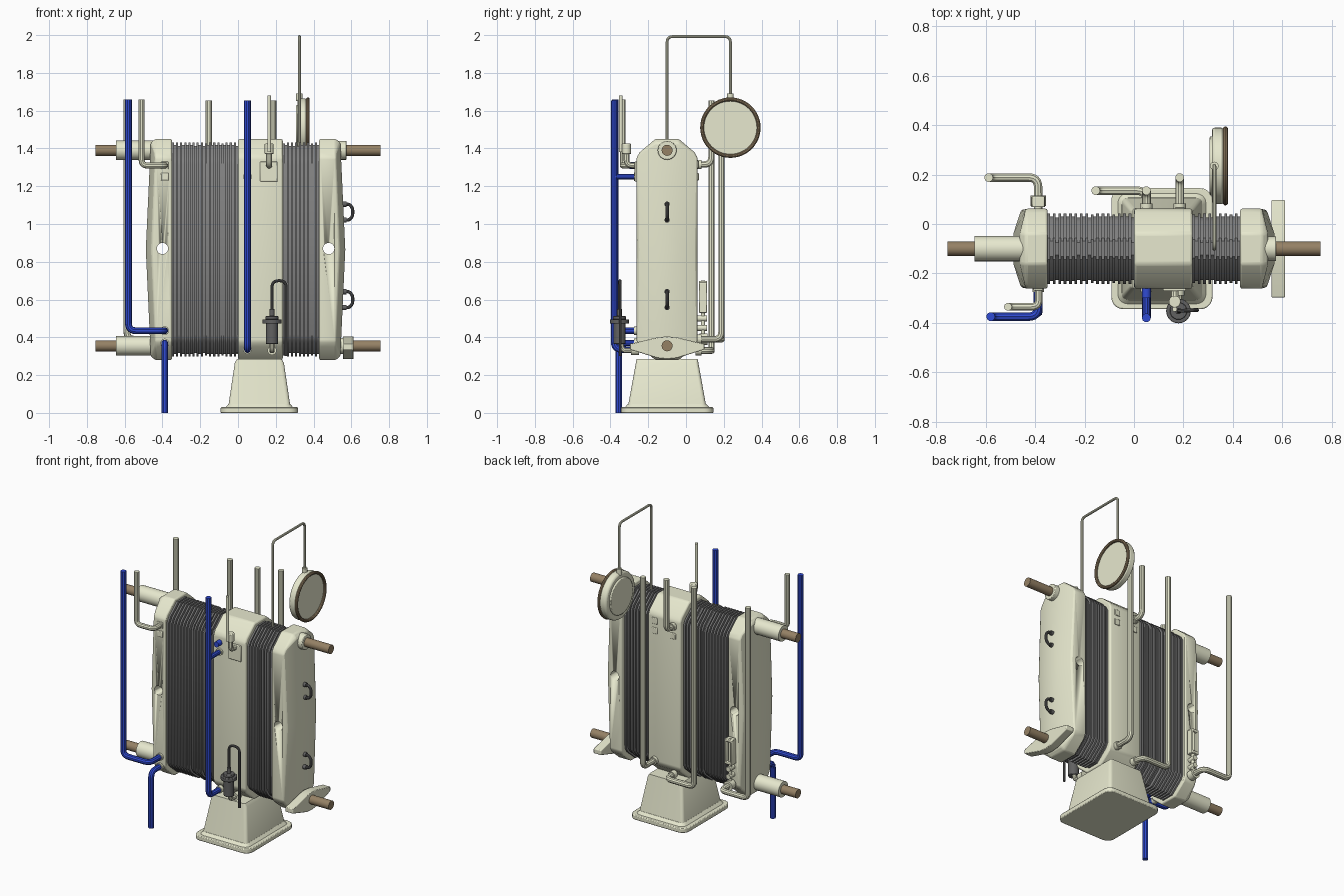
import bpy, bmesh, math, random
from mathutils import Vector

if "Cube" in bpy.data.objects:
    bpy.data.objects.remove(bpy.data.objects["Cube"])

random.seed(4)


def material(name, r, g, b):
    m = bpy.data.materials.new(name)
    m.diffuse_color = (r, g, b, 1)
    m.use_nodes = True
    m.node_tree.nodes["Principled BSDF"].inputs["Base Color"].default_value = m.diffuse_color
    return m


CREAM = material("cream_paint", 0.80, 0.81, 0.62)
BLUE = material("blue_paint", 0.03, 0.07, 0.65)
BROWN = material("bronze", 0.30, 0.22, 0.13)
GREY = material("plate_grey", 0.22, 0.22, 0.22)
DARK = material("dark_metal", 0.12, 0.12, 0.12)
CY, CZ = -0.10, 0.865    # centre line of the body


def finish(o, mat, bevel=0):
    o.data.materials.clear()
    o.data.materials.append(mat)
    if bevel:
        b = o.modifiers.new("bevel", "BEVEL")
        b.width, b.segments, b.limit_method, b.angle_limit = bevel, 2, "ANGLE", math.radians(25)
    bpy.ops.object.select_all(action="DESELECT")
    o.select_set(True)
    bpy.context.view_layer.objects.active = o
    bpy.ops.object.shade_smooth_by_angle(angle=math.radians(32))
    return o


def hull(name, pts, mat, bevel=0):
    bm = bmesh.new()
    for p in pts:
        bm.verts.new(p)
    res = bmesh.ops.convex_hull(bm, input=bm.verts)
    junk = [v for v in res["geom_interior"] if isinstance(v, bmesh.types.BMVert)]
    bmesh.ops.delete(bm, geom=junk, context="VERTS")
    bmesh.ops.dissolve_limit(bm, angle_limit=0.01, verts=bm.verts, edges=bm.edges)
    bmesh.ops.recalc_face_normals(bm, faces=bm.faces)
    me = bpy.data.meshes.new(name)
    bm.to_mesh(me)
    bm.free()
    o = bpy.data.objects.new(name, me)
    bpy.context.collection.objects.link(o)
    return finish(o, mat, bevel)


def box(name, x, y, z, mat=CREAM, bevel=0.004):
    return hull(name, [(a, b, c) for a in x for b in y for c in z], mat, bevel)


def rod(name, a, b, r, mat=CREAM, bevel=0, n=24):
    a, b = Vector(a), Vector(b)
    bpy.ops.mesh.primitive_cylinder_add(vertices=n, radius=r, depth=(b - a).length, location=(a + b) / 2)
    o = bpy.context.object
    o.rotation_euler = (b - a).to_track_quat("Z", "Y").to_euler()
    o.name = name
    return finish(o, mat, bevel)


def pipe(name, pts, r, mat=CREAM, bend=0.04):
    pts = [Vector(p) for p in pts]
    path = [pts[0]]
    for a, p, b in zip(pts, pts[1:], pts[2:]):
        k = min(bend, (a - p).length * 0.48, (b - p).length * 0.48)
        s, e = p + (a - p).normalized() * k, p + (b - p).normalized() * k
        for i in range(7):
            t = i / 6
            path.append(s * (1 - t) ** 2 + p * 2 * t * (1 - t) + e * t * t)
    path.append(pts[-1])
    cu = bpy.data.curves.new(name, "CURVE")
    cu.dimensions, cu.bevel_depth, cu.bevel_resolution, cu.use_fill_caps = "3D", r, 3, True
    sp = cu.splines.new("POLY")
    sp.points.add(len(path) - 1)
    for q, p in zip(sp.points, path):
        q.co = (*p, 1)
    o = bpy.data.objects.new(name, cu)
    bpy.context.collection.objects.link(o)
    bpy.ops.object.select_all(action="DESELECT")
    o.select_set(True)
    bpy.context.view_layer.objects.active = o
    bpy.ops.object.convert(target="MESH")
    return finish(bpy.context.object, mat)


def section(x, inset=0.0):
    quarter = [(0.162, 0.485), (0.145, 0.515), (0.062, 0.585)]
    return [(x, CY + sy * (y - inset), CZ + sz * (z - inset))
            for y, z in quarter for sy in (-1, 1) for sz in (-1, 1)]


# End plates with a ridged outer face and a through hole
for name, x, s in (("left_end_plate", -0.35, -1), ("right_end_plate", 0.43, 1)):
    pts = section(x) + section(x + s * 0.088)
    pts += [(x + s * 0.112, CY + d * 0.062, CZ + e * 0.565) for d in (-1, 1) for e in (-1, 1)]
    pts += [(x + s * 0.138, CY + d * 0.062, CZ) for d in (-1, 1)]
    pts += [(x + s * 0.108, CY + d * 0.155, CZ) for d in (-1, 1)]
    plate = hull(name, pts, CREAM, 0.008)
    cx = x + s * 0.05
    cut = rod(name + "_cutter", (cx, -0.5, CZ + 0.005), (cx, 0.3, CZ + 0.005), 0.03)
    cut.hide_render = True
    cut.hide_set(True)
    mod = plate.modifiers.new("hole", "BOOLEAN")
    mod.operation, mod.object, mod.solver = "DIFFERENCE", cut, "EXACT"

# Middle block and the two plate packs
hull("middle_block", section(0.0) + section(0.237), CREAM, 0.01)
for name, x0, x1, n in (("left_pack", -0.35, 0.0, 32), ("right_pack", 0.237, 0.43, 18)):
    w = (x1 - x0) / n
    for i in range(n):
        d = 0.019 + (0.012 if i % 2 else 0) + random.choice((0, 0, 0.005))
        a = x0 + i * w
        hull(f"{name}_plate_{i}", section(a, d) + section(a + w, d), GREY)

# Carrying bars, sleeves, bosses and support wing
for name, z, boss in (("upper", 1.39, 0.575), ("lower", 0.355, 0.61)):
    for side, a, b in (("left", -0.755, -0.44), ("right", 0.53, 0.755)):
        rod(f"{name}_{side}_bar", (a, CY, z), (b, CY, z), 0.029, BROWN)
    rod(name + "_sleeve", (-0.645, CY, z), (-0.38, CY, z), 0.051)
    rod(name + "_boss", (0.50, CY, z), (boss, CY, z), 0.05 if z > 1 else 0.042, CREAM, 0.004)
wing = [(0.0, 0.405), (0.0, 0.285), (0.05, 0.40), (0.05, 0.29), (0.197, 0.365), (0.197, 0.335)]
hull("support_wing", [(x, CY + s * y, z) for y, z in wing for s in (-1, 1) for x in (0.556, 0.612)],
     CREAM, 0.004)


# Pedestal with rounded base plate
def ring(hx, hy, z, r):
    return [(0.113 + sx * (hx - r + r * math.cos(t)), CY + sy * (hy - r + r * math.sin(t)), z)
            for sx in (-1, 1) for sy in (-1, 1) for t in [k * math.pi / 10 for k in range(6)]]


hull("base_plate", ring(0.205, 0.245, 0, 0.05) + ring(0.205, 0.245, 0.03, 0.05), CREAM, 0.005)
hull("base_fillet", ring(0.18, 0.225, 0.028, 0.04) + ring(0.163, 0.207, 0.048, 0.03), CREAM)
hull("pedestal", ring(0.165, 0.208, 0.03, 0.02) + ring(0.13, 0.164, 0.265, 0.015)
     + ring(0.118, 0.162, 0.285, 0.01), CREAM)

# Grab handles on the right end
for i, z in enumerate((1.063, 0.60)):
    pipe(f"handle_{i}", [(0.55, CY, z + 0.042), (0.59, CY, z + 0.042), (0.607, CY, z + 0.02),
                         (0.607, CY, z - 0.02), (0.59, CY, z - 0.042), (0.55, CY, z - 0.042)],
         0.009, DARK, 0.012)
    for s in (-1, 1):
        rod(f"handle_foot_{i}_{s}", (0.55, CY, z + s * 0.042), (0.575, CY, z + s * 0.042), 0.014, DARK)

# Blue front pipes
F = -0.25
pipe("blue_left_riser", [(-0.58, -0.375, 1.66), (-0.58, -0.375, 0.435), (-0.388, -0.375, 0.435),
                         (-0.388, F, 0.435)], 0.018, BLUE)
pipe("blue_drain", [(-0.388, -0.357, 0), (-0.388, -0.357, 0.37), (-0.388, F, 0.37)], 0.018, BLUE)
pipe("blue_middle_riser", [(0.05, -0.38, 1.655), (0.05, -0.38, 0.335), (0.05, F, 0.335)], 0.018, BLUE)
pipe("blue_branch", [(0.05, -0.38, 1.25), (0.05, F, 1.25)], 0.016, BLUE)
rod("blue_stub", (0.05, -0.30, 1.31), (0.05, F, 1.31), 0.018, BLUE)
for x, z in ((0.05, 1.25), (0.05, 0.335), (-0.388, 0.435), (-0.388, 0.37)):
    rod("blue_flange", (x, -0.275, z), (x, F, z), 0.023, CREAM)

# Cream front and back pipes
B = 0.05
pipe("front_left_pipe", [(-0.51, -0.335, 1.66), (-0.51, -0.335, 1.31), (-0.385, -0.335, 1.31),
                         (-0.385, F, 1.31)], 0.016, CREAM, 0.03)
pipe("back_left_riser", [(-0.588, 0.188, 1.66), (-0.588, 0.188, 0.39), (-0.388, 0.188, 0.39),
                         (-0.388, B, 0.39)], 0.018)
pipe("back_inner_riser", [(-0.155, 0.135, 1.655), (-0.155, 0.135, 0.33), (0.05, 0.135, 0.33),
                          (0.05, B, 0.33)], 0.018)
pipe("back_short_riser", [(0.05, 0.135, 1.655), (0.05, 0.135, 1.315), (0.05, B, 1.315)], 0.018)
pipe("back_right_riser", [(0.185, 0.188, 1.655), (0.185, 0.188, 0.39), (0.185, B, 0.39)], 0.018)
for x, z in ((0.05, 1.315), (0.05, 0.33), (0.185, 0.39)):
    rod("back_flange", (x, B, z), (x, 0.083, z), 0.025)
# Square ports
for x in (0.05, 0.185):
    for z in (1.25, 1.315):
        box("back_port", (x - 0.02, x + 0.02), (B, 0.068), (z - 0.02, z + 0.02))
for z in (1.25, 1.31):
    box("front_port", (-0.408, -0.368), (-0.269, F), (z - 0.02, z + 0.02))

# Level glass on the left plate's back
rod("level_flange", (-0.388, 0.072, 0.39), (-0.388, 0.115, 0.39), 0.031)
for s in (-1, 1):
    box("level_frame_side", (-0.388 + s * 0.022 - 0.006, -0.388 + s * 0.022 + 0.006), (0.068, 0.112), (0.53, 0.69))
for z in (0.53, 0.68):
    box("level_frame_end", (-0.414, -0.362), (0.068, 0.112), (z, z + 0.018))
rod("level_tube", (-0.388, 0.09, 0.40), (-0.388, 0.09, 0.70), 0.011)
for z in (0.45, 0.50):
    rod("level_valve", (-0.388, B, z), (-0.388, 0.112, z), 0.016)

# Front vent valve
box("vent_pad", (0.117, 0.21), (-0.272, F), (1.225, 1.33))
pipe("vent_elbow", [(0.165, F, 1.31), (0.165, -0.315, 1.31), (0.165, -0.315, 1.40)], 0.016, CREAM, 0.03)
rod("vent_body", (0.165, -0.315, 1.37), (0.165, -0.315, 1.425), 0.024, CREAM, 0.004)
rod("vent_pipe", (0.165, -0.345, 1.38), (0.165, -0.345, 1.68), 0.010)

# Drain trap with goose-neck tube
P = (0.18, -0.352)
for name, z0, z1, r in (("trap_body", 0.365, 0.48, 0.032), ("trap_flange", 0.472, 0.495, 0.05),
                        ("trap_cap", 0.495, 0.512, 0.035), ("trap_neck", 0.512, 0.55, 0.013)):
    rod(name, (*P, z0), (*P, z1), r, DARK, 0.003)
pipe("goose_neck", [(*P, 0.53), (*P, 0.70), (0.255, -0.348, 0.70), (0.255, -0.348, 0.30)], 0.008, DARK, 0.036)
pipe("trap_elbow", [(0.18, F, 0.33), (0.18, -0.335, 0.33), (0.18, -0.345, 0.37)], 0.014, CREAM, 0.02)
rod("trap_fitting", (0.18, -0.29, 0.33), (0.18, F, 0.33), 0.024)

# Round gauge with its capillary
G = (0.235, 1.51)
rod("gauge_body", (0.315, *G), (0.365, *G), 0.155, CREAM, 0.012, 48)
rod("gauge_back", (0.306, *G), (0.325, *G), 0.12, CREAM, 0.006, 48)
bpy.ops.mesh.primitive_torus_add(major_segments=48, minor_segments=10, major_radius=0.15, minor_radius=0.01,
                                 location=(0.37, *G), rotation=(0, math.pi / 2, 0))
bpy.context.object.name = "gauge_rim"
finish(bpy.context.object, BROWN)
rod("gauge_stem", (0.325, 0.235, 1.65), (0.325, 0.235, 1.69), 0.017)
pipe("capillary", [(0.325, 0.235, 1.68), (0.325, 0.235, 1.992), (0.325, CY, 1.992), (0.325, CY, 1.38)], 0.008, CREAM, 0.03)
